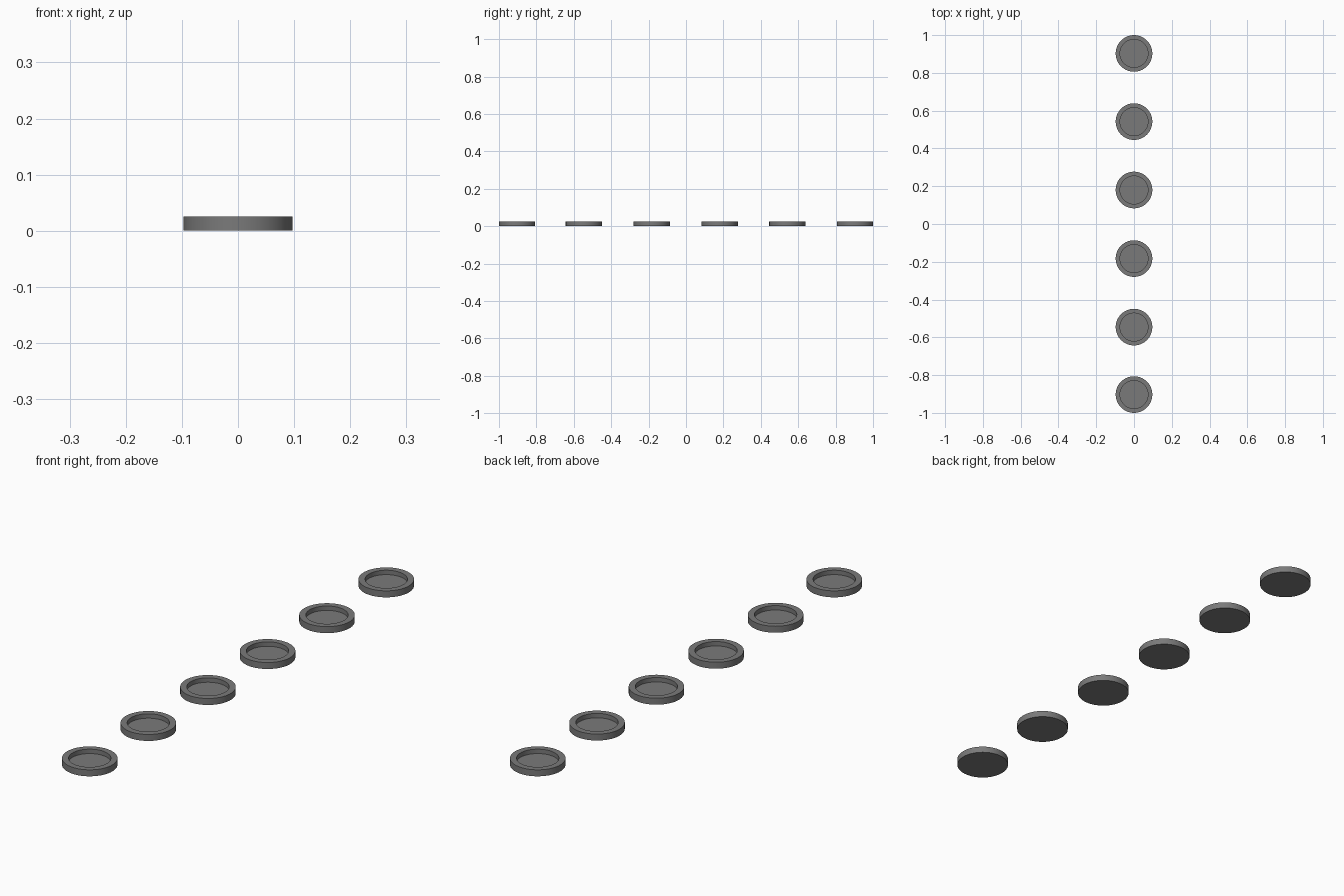
import bpy, bmesh, math

if "Cube" in bpy.data.objects:
    bpy.data.objects.remove(bpy.data.objects["Cube"])

R_OUT, R_IN = 0.097, 0.074      # outer rim and recess radii
HEIGHT, FLOOR = 0.025, 0.008    # total height and recess floor level
CENTRES_Y = (-0.903, -0.546, -0.183, 0.180, 0.542, 0.903)


def dish_mesh():
    # Revolve the section of a shallow round dish about z
    profile = [(0, 0), (R_OUT, 0), (R_OUT, HEIGHT),
               (R_IN, HEIGHT), (R_IN, FLOOR), (0, FLOOR)]
    bm = bmesh.new()
    verts = [bm.verts.new((x, 0, z)) for x, z in profile]
    edges = [bm.edges.new(pair) for pair in zip(verts, verts[1:])]
    bmesh.ops.spin(bm, geom=verts + edges, cent=(0, 0, 0), axis=(0, 0, 1),
                   angle=math.tau, steps=64)
    bmesh.ops.remove_doubles(bm, verts=bm.verts, dist=1e-5)
    bmesh.ops.recalc_face_normals(bm, faces=bm.faces)
    mesh = bpy.data.meshes.new("round_dish")
    bm.to_mesh(mesh)
    bm.free()
    return mesh


# Dark grey finish
dark = bpy.data.materials.new("dark_grey")
dark.diffuse_color = (0.195, 0.195, 0.195, 1)
dark.use_nodes = True
dark.node_tree.nodes["Principled BSDF"].inputs["Base Color"].default_value = dark.diffuse_color

# Row of identical dishes along y
mesh = dish_mesh()
mesh.materials.append(dark)
for i, y in enumerate(CENTRES_Y, 1):
    dish = bpy.data.objects.new(f"round_dish_{i}", mesh)
    dish.location.y = y
    bpy.context.collection.objects.link(dish)

# Smooth walls, sharp rims (the mesh is shared by every dish)
bpy.context.view_layer.objects.active = dish
dish.select_set(True)
bpy.ops.object.shade_smooth_by_angle(angle=math.radians(30))
